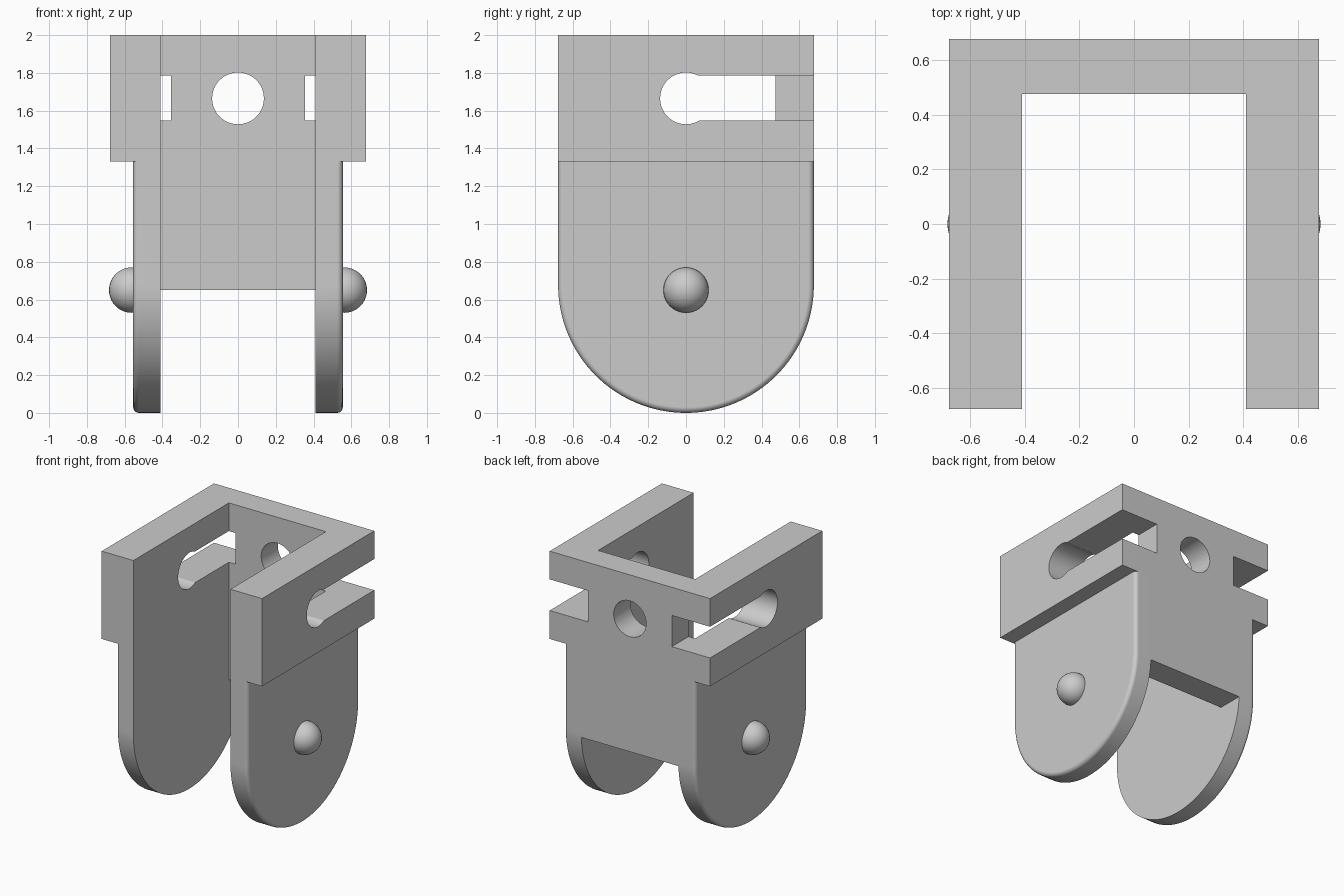
import bpy, bmesh, math
from mathutils import Vector

cube = bpy.data.objects.get("Cube")
if cube:
    bpy.data.objects.remove(cube, do_unlink=True)

grey = bpy.data.materials.new("light grey")
grey.use_nodes = True
grey.diffuse_color = (0.6, 0.6, 0.6, 1)
grey.node_tree.nodes["Principled BSDF"].inputs["Base Color"].default_value = (0.6, 0.6, 0.6, 1)

HALF = 0.677      # half width and depth of the bracket
INNER = 0.41      # inner face of the side arms
PLATE = 0.555     # outer face of the lower plates
WALL = 0.475      # front face of the back wall
STEP = 1.33       # underside of the thick upper frame
HOLE_Z = 1.665
HOLE_R = 0.137


def make_object(name, bm):
    bmesh.ops.recalc_face_normals(bm, faces=bm.faces)
    mesh = bpy.data.meshes.new(name)
    bm.to_mesh(mesh)
    bm.free()
    mesh.materials.append(grey)
    obj = bpy.data.objects.new(name, mesh)
    bpy.context.collection.objects.link(obj)
    return obj


def prism(name, outline, offset, round_edge=0):
    """Extrude an outline; optionally round its far edge below the step."""
    bm = bmesh.new()
    face = bm.faces.new([bm.verts.new(p) for p in outline])
    far = bmesh.ops.extrude_face_region(bm, geom=[face])["geom"]
    verts = [g for g in far if isinstance(g, bmesh.types.BMVert)]
    bmesh.ops.translate(bm, verts=verts, vec=Vector(offset))
    if round_edge:
        rim = [e for e in far if isinstance(e, bmesh.types.BMEdge)
               and min(v.co.z for v in e.verts) < STEP - 0.01]
        bmesh.ops.bevel(bm, geom=rim, offset=round_edge, segments=5,
                        profile=0.5, affect='EDGES')
    return make_object(name, bm)


def box(name, x, y, z):
    outline = [(x[0], y[0], z[0]), (x[1], y[0], z[0]),
               (x[1], y[1], z[0]), (x[0], y[1], z[0])]
    return prism(name, outline, (0, 0, z[1] - z[0]))


def combine(target, other, operation):
    mod = target.modifiers.new("combine", 'BOOLEAN')
    mod.operation = operation
    mod.solver = 'EXACT'
    mod.object = other
    bpy.context.view_layer.objects.active = target
    bpy.ops.object.modifier_apply(modifier=mod.name)
    bpy.data.objects.remove(other, do_unlink=True)


def arc(start, end, steps):
    return [math.radians(start + (end - start) * i / steps) for i in range(steps + 1)]


# U-shaped upper frame
u_shape = [(-HALF, -HALF), (-INNER, -HALF), (-INNER, WALL), (INNER, WALL),
           (INNER, -HALF), (HALF, -HALF), (HALF, HALF), (-HALF, HALF)]
body = prism("bracket_body", [(x, y, STEP) for x, y in u_shape], (0, 0, 2 - STEP))

# Back wall reaching below the frame
combine(body, box("back_wall", (-INNER, INNER), (WALL, HALF), (0.65, 1.6)), 'UNION')

# Round-ended side plates with softened outer rims
for side in (-1, 1):
    outline = [(side * INNER, HALF * math.cos(a), HALF + HALF * math.sin(a))
               for a in arc(180, 360, 64)]
    outline += [(side * INNER, HALF, STEP), (side * INNER, -HALF, STEP)]
    plate = prism("side_plate", outline, (side * (PLATE - INNER), 0, 0), 0.03)
    combine(body, plate, 'UNION')

# Slots through the arms, open at the back
for side in (-1, 1):
    x = sorted((side * 0.355, side * 0.8))
    combine(body, box("slot_cutter", x, (0, 0.8), (1.547, 1.785)), 'DIFFERENCE')

# Round holes at the slot ends and in the back wall
ring = [(HOLE_R * math.cos(a), HOLE_R * math.sin(a)) for a in arc(0, 360, 48)[:-1]]
cross = prism("cross_hole_cutter", [(-1, u, HOLE_Z + v) for u, v in ring], (2, 0, 0))
combine(body, cross, 'DIFFERENCE')
rear = prism("rear_hole_cutter", [(u, 0.3, HOLE_Z + v) for u, v in ring], (0, 0.6, 0))
combine(body, rear, 'DIFFERENCE')

# Domed pivot pins on the outer plates
parts = [body]
for side, name in ((1, "left_pivot_pin"), (-1, "right_pivot_pin")):
    bm = bmesh.new()
    bmesh.ops.create_uvsphere(bm, u_segments=32, v_segments=20, radius=0.12)
    pin = make_object(name, bm)
    pin.location = (side * 0.563, 0, 0.65)
    parts.append(pin)

# Smooth the rounded surfaces, keep corners crisp
for obj in parts:
    bpy.ops.object.select_all(action='DESELECT')
    obj.select_set(True)
    bpy.context.view_layer.objects.active = obj
    bpy.ops.object.shade_smooth_by_angle(angle=math.radians(30))
normals = body.modifiers.new("flat_face_normals", 'WEIGHTED_NORMAL')
normals.keep_sharp = True
